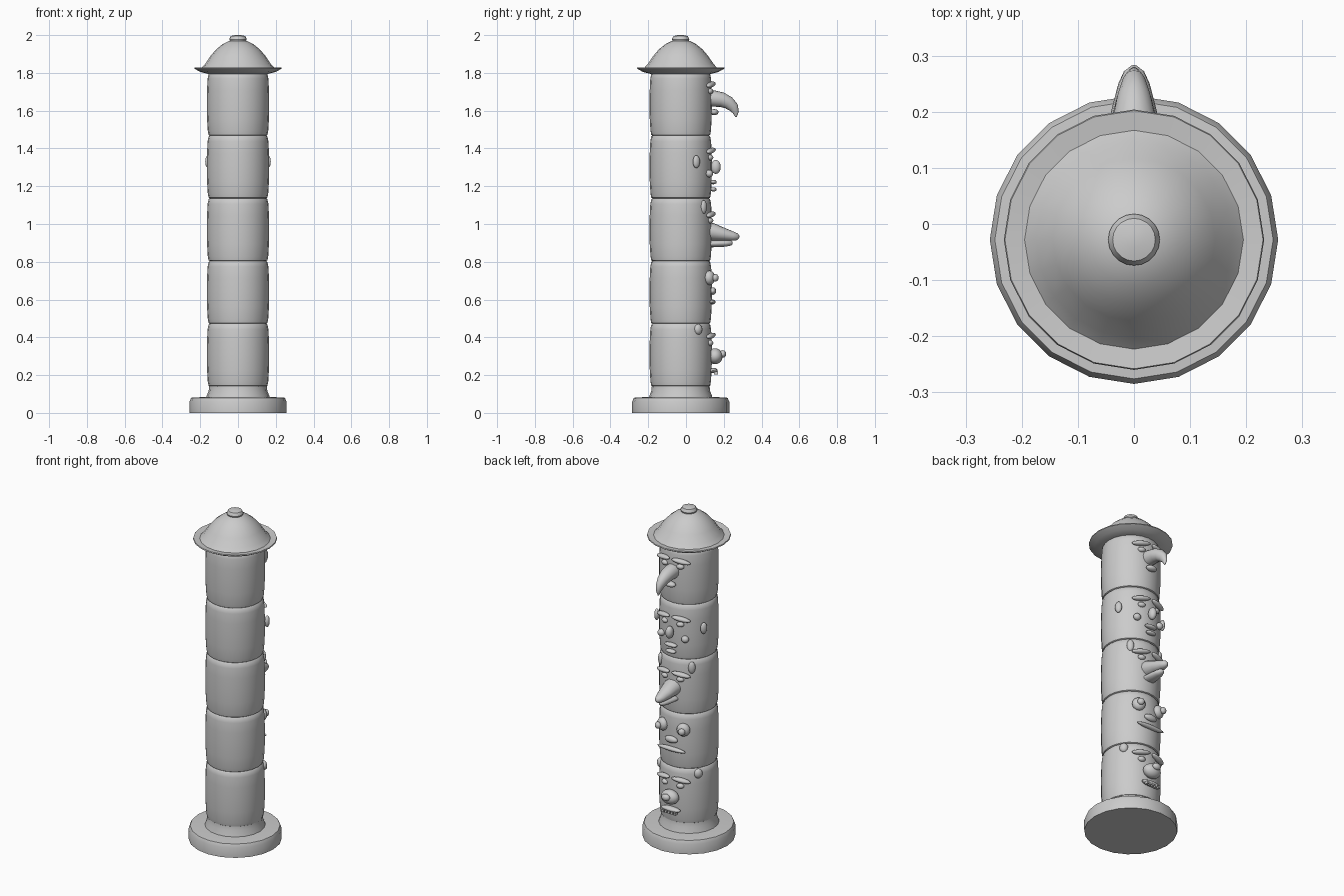
import bpy, bmesh, math
from mathutils import Vector, Matrix

CY = -0.028  # pole axis in y; carved faces look toward +y


def finish(bm, name, angle=40):
    bmesh.ops.recalc_face_normals(bm, faces=bm.faces)
    me = bpy.data.meshes.new(name)
    bm.to_mesh(me)
    bm.free()
    ob = bpy.data.objects.new(name, me)
    bpy.context.collection.objects.link(ob)
    bpy.ops.object.select_all(action='DESELECT')
    ob.select_set(True)
    bpy.context.view_layer.objects.active = ob
    bpy.ops.object.shade_smooth_by_angle(angle=math.radians(angle))
    return ob


def skin(bm, rings):
    n = len(rings[0])
    for a, b in zip(rings, rings[1:]):
        for i in range(n):
            j = (i + 1) % n
            bm.faces.new((a[i], a[j], b[j], b[i]))
    bm.faces.new(rings[0])
    bm.faces.new(rings[-1])


def lathe(name, profile, n=20):
    bm = bmesh.new()
    rings = [[bm.verts.new((r * math.sin(2 * math.pi * i / n),
                            CY + r * math.cos(2 * math.pi * i / n), z))
              for i in range(n)] for r, z in profile]
    skin(bm, rings)
    return finish(bm, name)


def blob(name, x, y, z, size, yaw=0, tilt=0, both=False):
    """Ellipsoid with half sizes; yaw turns it round z, both adds its mirror."""
    bm = bmesh.new()
    for s in ((1, -1) if both else (1,)):
        m = (Matrix.Translation((s * x, y, z)) @ Matrix.Rotation(s * yaw, 4, 'Z')
             @ Matrix.Rotation(s * tilt, 4, 'Y') @ Matrix.Diagonal((*size, 1)))
        bmesh.ops.create_uvsphere(bm, u_segments=16, v_segments=10, radius=1, matrix=m)
    return finish(bm, name, 60)


def loft(name, stations, n=16):
    """Elliptical sections along a path in the y-z plane: y, z, half width, half height."""
    bm = bmesh.new()
    pts = [Vector((0, s[0], s[1])) for s in stations]
    rings = []
    for k, (y, z, hx, hz) in enumerate(stations):
        d = (pts[min(k + 1, len(pts) - 1)] - pts[max(k - 1, 0)]).normalized()
        up = Vector((0, -d.z, d.y))
        rings.append([bm.verts.new(pts[k] + Vector((hx * math.cos(t), 0, 0)) + up * hz * math.sin(t))
                      for t in (2 * math.pi * i / n for i in range(n))])
    skin(bm, rings)
    return finish(bm, name, 60)


def brows_and_eyes(tag, z_brow, z_eye):
    blob(tag + "_brows", 0.06, 0.133, z_brow, (0.056, 0.018, 0.014), -0.33, 0.15, True)
    blob(tag + "_eyes", 0.052, 0.128, z_eye, (0.022, 0.016, 0.015), -0.3, 0, True)


# base, neck and hat
lathe("base", [(0.257, 0), (0.257, 0.06), (0.248, 0.08), (0.17, 0.085)])
lathe("neck", [(0.168, 0.08), (0.166, 0.09), (0.155, 0.118), (0.153, 0.145)])
lathe("hat", [(0.16, 1.795), (0.20, 1.805), (0.232, 1.823), (0.23, 1.829), (0.195, 1.825),
              (0.175, 1.846), (0.145, 1.89), (0.115, 1.925), (0.08, 1.953), (0.05, 1.968), (0.03, 1.973)])
lathe("hat_knob", [(0.04, 1.96), (0.046, 1.978), (0.043, 1.985), (0.038, 1.995), (0.015, 2.0)])

# five stacked drums
for i in range(5):
    z0, h = 0.14 + i * 0.332, 0.332
    lathe("drum_%d" % (i + 1),
          [(0.15, z0), (0.156, z0 + 0.004), (0.160, z0 + 0.025), (0.164, z0 + 0.09), (0.165, z0 + h / 2),
           (0.164, z0 + h - 0.09), (0.161, z0 + h - 0.03), (0.156, z0 + h - 0.006), (0.15, z0 + h)], 24)

# top drum: hooked beak
brows_and_eyes("hook_face", 1.738, 1.703)
loft("hooked_beak", [(0.09, 1.665, 0.045, 0.045), (0.14, 1.665, 0.043, 0.044), (0.19, 1.658, 0.039, 0.039),
                     (0.225, 1.642, 0.031, 0.034), (0.252, 1.617, 0.021, 0.027),
                     (0.264, 1.59, 0.012, 0.016), (0.265, 1.567, 0.003, 0.004)])
blob("hook_face_chin", 0, 0.15, 1.592, (0.034, 0.022, 0.016))

# fourth drum: round cheeks and side ears
brows_and_eyes("cheek_face", 1.388, 1.352)
blob("cheek_face_nose", 0, 0.158, 1.302, (0.022, 0.026, 0.037))
blob("cheek_face_cheeks", 0.08, 0.123, 1.267, (0.022, 0.02, 0.02), 0, 0, True)
blob("cheek_face_upper_lip", 0, 0.145, 1.222, (0.042, 0.018, 0.012))
blob("cheek_face_lower_lip", 0, 0.145, 1.183, (0.034, 0.017, 0.011))
blob("cheek_face_ears", 0.158, 0.055, 1.33, (0.014, 0.02, 0.034), 0.5, 0, True)

# third drum: broad bill
brows_and_eyes("bill_face", 1.05, 1.018)
blob("bill_face_tufts", 0.105, 0.094, 1.09, (0.02, 0.014, 0.036), -0.7, 0, True)
loft("upper_bill", [(0.09, 0.962, 0.056, 0.05), (0.14, 0.958, 0.052, 0.047), (0.2, 0.945, 0.041, 0.034),
                    (0.25, 0.935, 0.028, 0.024), (0.272, 0.932, 0.018, 0.018), (0.282, 0.93, 0.005, 0.006)])
loft("lower_bill", [(0.09, 0.896, 0.042, 0.02), (0.15, 0.896, 0.038, 0.019), (0.21, 0.898, 0.028, 0.018),
                    (0.238, 0.9, 0.017, 0.014), (0.247, 0.9, 0.005, 0.005)])

# second drum: bulging eyes and a wide mouth
blob("frog_eyes", 0.07, 0.125, 0.715, (0.038, 0.028, 0.038), -0.4, 0, True)
blob("frog_pupils", 0.08, 0.156, 0.715, (0.02, 0.016, 0.02), -0.4, 0, True)
blob("frog_nose", 0, 0.142, 0.645, (0.042, 0.018, 0.02))
blob("frog_mouth", 0, 0.14, 0.587, (0.095, 0.016, 0.013))

# bottom drum: snout, ears and toothed mouth
brows_and_eyes("bear", 0.408, 0.37)
blob("bear_ears", 0.128, 0.065, 0.442, (0.024, 0.018, 0.028), -0.9, 0, True)
blob("bear_snout", 0, 0.154, 0.3, (0.055, 0.04, 0.042))
blob("bear_nose", 0, 0.195, 0.312, (0.026, 0.018, 0.02))
blob("bear_mouth", 0, 0.145, 0.224, (0.064, 0.022, 0.014))
bm = bmesh.new()
for k in range(5):
    m = Matrix.Translation(((k - 2) * 0.02, 0.158, 0.21)) @ Matrix.Diagonal((0.012, 0.022, 0.016, 1))
    bmesh.ops.create_cube(bm, size=1, matrix=m)
finish(bm, "bear_teeth")
